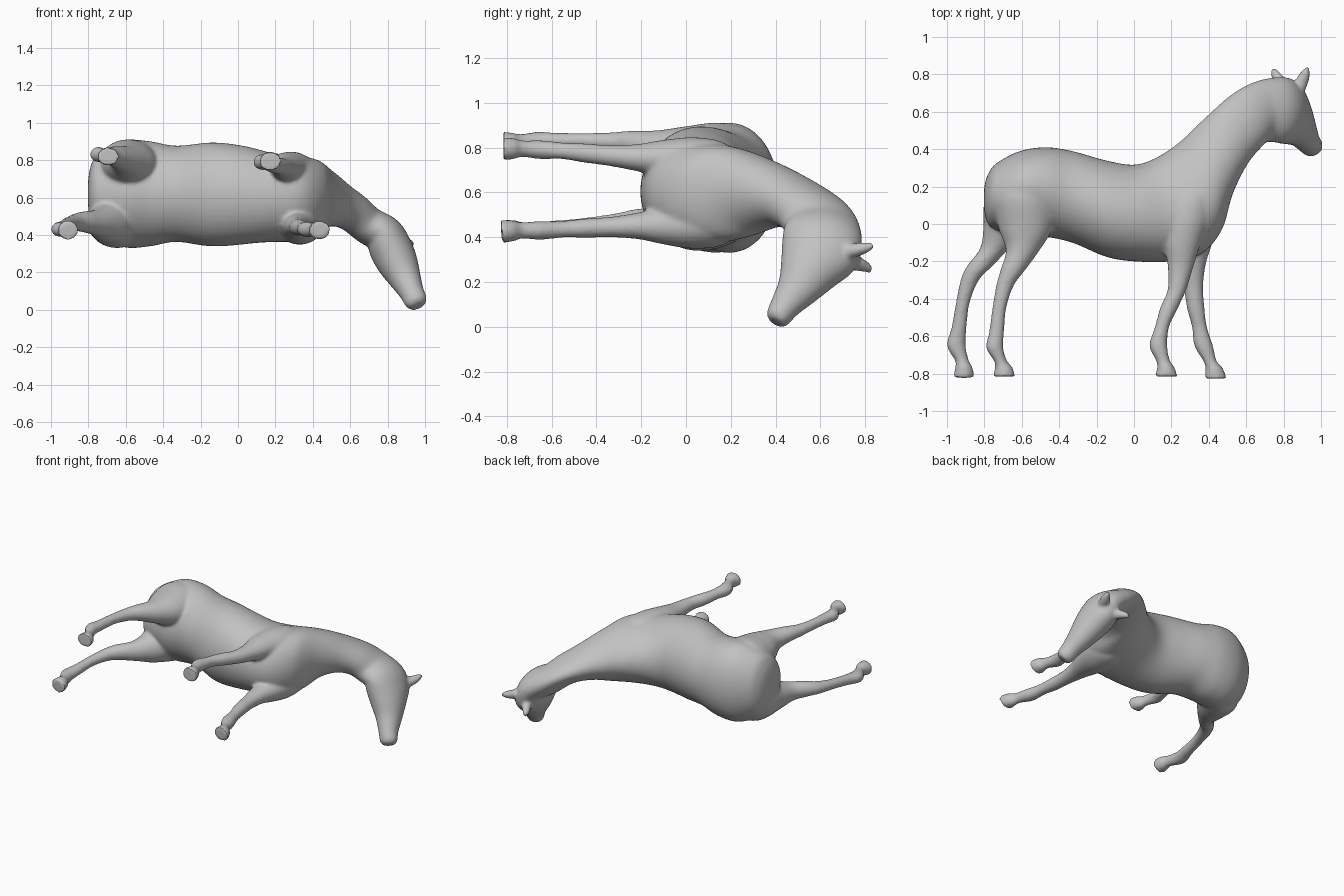
import bpy, bmesh, math
from mathutils import Vector

cube = bpy.data.objects.get("Cube")
if cube:
    bpy.data.objects.remove(cube, do_unlink=True)

grey = bpy.data.materials.new("plain grey")
grey.use_nodes = True
COLOUR = (0.54, 0.54, 0.54, 1)
grey.diffuse_color = COLOUR
grey.node_tree.nodes["Principled BSDF"].inputs["Base Color"].default_value = COLOUR

SIDES, STEPS = 48, 6
bm = bmesh.new()


def spline(p0, p1, p2, p3, t):
    return 0.5 * (2 * p1 + (p2 - p0) * t + (2 * p0 - 5 * p1 + 4 * p2 - p3) * t * t
                  + (3 * p1 - p0 - 3 * p2 + p3) * t ** 3)


def loft(stations):
    """Skin smooth rings; a station is (upper point, lower point, half width, narrowing at the top)."""
    st = [(Vector(a), Vector(b), w, n) for a, b, w, n in stations]
    st = [st[0]] + st + [st[-1]]
    rings = []
    for i in range(1, len(st) - 2):
        for k in range(STEPS):
            rings.append([spline(*(st[i + j][c] for j in (-1, 0, 1, 2)), k / STEPS) for c in range(4)])
    rings.append(list(st[-1]))
    mids = [(r[0] + r[1]) / 2 for r in rings]
    loops = []
    for i, (a, b, w, narrow) in enumerate(rings):
        up = (a - b) / 2
        along = mids[min(i + 1, len(mids) - 1)] - mids[max(i - 1, 0)]
        side = along.cross(up).normalized() * w
        loops.append([bm.verts.new(mids[i] + up * math.cos(q)
                                   + side * math.sin(q) * (1 - narrow * math.cos(q)))
                      for q in (2 * math.pi * s / SIDES for s in range(SIDES))])
    faces = [bm.faces.new(loops[0]), bm.faces.new(loops[-1][::-1])]
    for r, s in zip(loops, loops[1:]):
        for k in range(SIDES):
            n = (k + 1) % SIDES
            faces.append(bm.faces.new((r[k], s[k], s[n], r[n])))
    bmesh.ops.recalc_face_normals(bm, faces=faces)


def limb(points):
    """Limb from (x, y, z, half depth, half width) stations."""
    loft([((x + d, y, z), (x - d, y, z), w, 0) for x, y, z, d, w in points])


def on_face(y, z):
    """Point on the middle plane of the turned head."""
    return (.825 + .48 * (.31 - z), y, z)


# Trunk and neck: top x, y, bottom x, y, centre z, half width, narrowing
trunk = [(-.803, .17, -.803, .09, .62, .04, 0), (-.797, .215, -.797, .05, .62, .105, 0),
         (-.78, .268, -.78, .0, .62, .17, 0), (-.735, .325, -.74, -.03, .62, .228, -.05),
         (-.61, .39, -.6, -.07, .62, .285, -.12),
         (-.47, .41, -.47, -.07, .62, .28, -.08), (-.33, .39, -.33, -.10, .62, .257, 0),
         (-.15, .34, -.15, -.175, .617, .277, .04), (0, .317, 0, -.2, .612, .267, .06),
         (.12, .355, .2, -.2, .60, .238, .12), (.24, .435, .36, -.16, .595, .225, .22),
         (.33, .52, .47, -.03, .592, .20, .28), (.41, .595, .525, .16, .583, .15, .28),
         (.50, .675, .59, .30, .555, .113, .25), (.59, .735, .65, .385, .512, .102, .2),
         (.69, .773, .70, .435, .452, .10, .12)]
# Head turned to the side: top y, z, jaw y, z, half width
head = [(.785, .365, .435, .43, .105), (.755, .262, .43, .385, .115), (.67, .193, .425, .295, .107),
        (.58, .122, .415, .205, .085), (.50, .06, .385, .125, .066), (.46, .018, .362, .065, .06),
        (.435, .004, .368, .035, .038)]
loft([((a, b, z), (c, d, z), w, n) for a, b, c, d, z, w, n in trunk]
     + [(on_face(a, b), on_face(c, d), w, 0) for a, b, c, d, w in head])

# Ears
limb([(.88, .71, .335, .035, .035), (.90, .77, .345, .036, .03), (.915, .81, .355, .026, .022),
      (.927, .84, .365, .008, .01)])
limb([(.80, .72, .295, .035, .035), (.777, .77, .28, .035, .032), (.757, .805, .265, .026, .024),
      (.748, .832, .25, .01, .012)])

# Upper hind leg
limb([(-.58, .26, .75, .10, .10), (-.585, .14, .76, .17, .15), (-.58, -.02, .78, .145, .115),
      (-.595, -.14, .80, .09, .078), (-.65, -.25, .82, .065, .055), (-.69, -.33, .825, .047, .043),
      (-.72, -.45, .83, .037, .035), (-.735, -.58, .83, .04, .036), (-.745, -.66, .83, .046, .04),
      (-.715, -.73, .825, .035, .036), (-.697, -.765, .82, .046, .045), (-.695, -.815, .82, .06, .05)])
# Lower hind leg
limb([(-.60, .26, .49, .10, .10), (-.64, .14, .48, .155, .15), (-.69, -.02, .465, .115, .11),
      (-.745, -.13, .465, .078, .072), (-.825, -.225, .47, .068, .055), (-.878, -.3, .465, .049, .043),
      (-.915, -.42, .455, .037, .035), (-.935, -.55, .44, .04, .036), (-.95, -.65, .43, .05, .04),
      (-.92, -.73, .43, .037, .037), (-.91, -.765, .43, .046, .046), (-.91, -.82, .425, .057, .052)])
# Upper foreleg
limb([(.30, .24, .69, .08, .08), (.30, .13, .71, .13, .12), (.285, .02, .735, .125, .112),
      (.26, -.1, .75, .10, .085), (.25, -.22, .755, .07, .06), (.23, -.35, .765, .05, .046),
      (.187, -.45, .775, .048, .043), (.15, -.55, .785, .038, .037), (.13, -.65, .79, .048, .042),
      (.155, -.73, .795, .037, .037), (.17, -.765, .795, .046, .046), (.172, -.815, .795, .06, .052)])
# Lower foreleg
limb([(.33, .24, .50, .08, .08), (.33, .13, .478, .13, .12), (.33, .02, .458, .125, .11),
      (.325, -.1, .452, .095, .085), (.315, -.21, .45, .07, .06), (.318, -.33, .445, .052, .046),
      (.33, -.45, .44, .047, .043), (.35, -.55, .435, .04, .037), (.372, -.65, .43, .05, .042),
      (.405, -.73, .43, .036, .037), (.428, -.77, .428, .046, .046), (.437, -.825, .425, .06, .052)])

# Fuse all parts into one smooth skin
mesh = bpy.data.meshes.new("horse_body")
bm.to_mesh(mesh)
bm.free()
horse = bpy.data.objects.new("horse_body", mesh)
bpy.context.collection.objects.link(horse)
mesh.materials.append(grey)
remesh = horse.modifiers.new("fuse", 'REMESH')
remesh.mode = 'VOXEL'
remesh.voxel_size = 0.011
remesh.use_smooth_shade = True
soften = horse.modifiers.new("soften", 'SMOOTH')
soften.factor = 0.5
soften.iterations = 6

bpy.ops.object.select_all(action='DESELECT')
horse.select_set(True)
bpy.context.view_layer.objects.active = horse
for name in ("fuse", "soften"):
    bpy.ops.object.modifier_apply(modifier=name)
bpy.ops.object.shade_smooth_by_angle(angle=math.radians(40))
